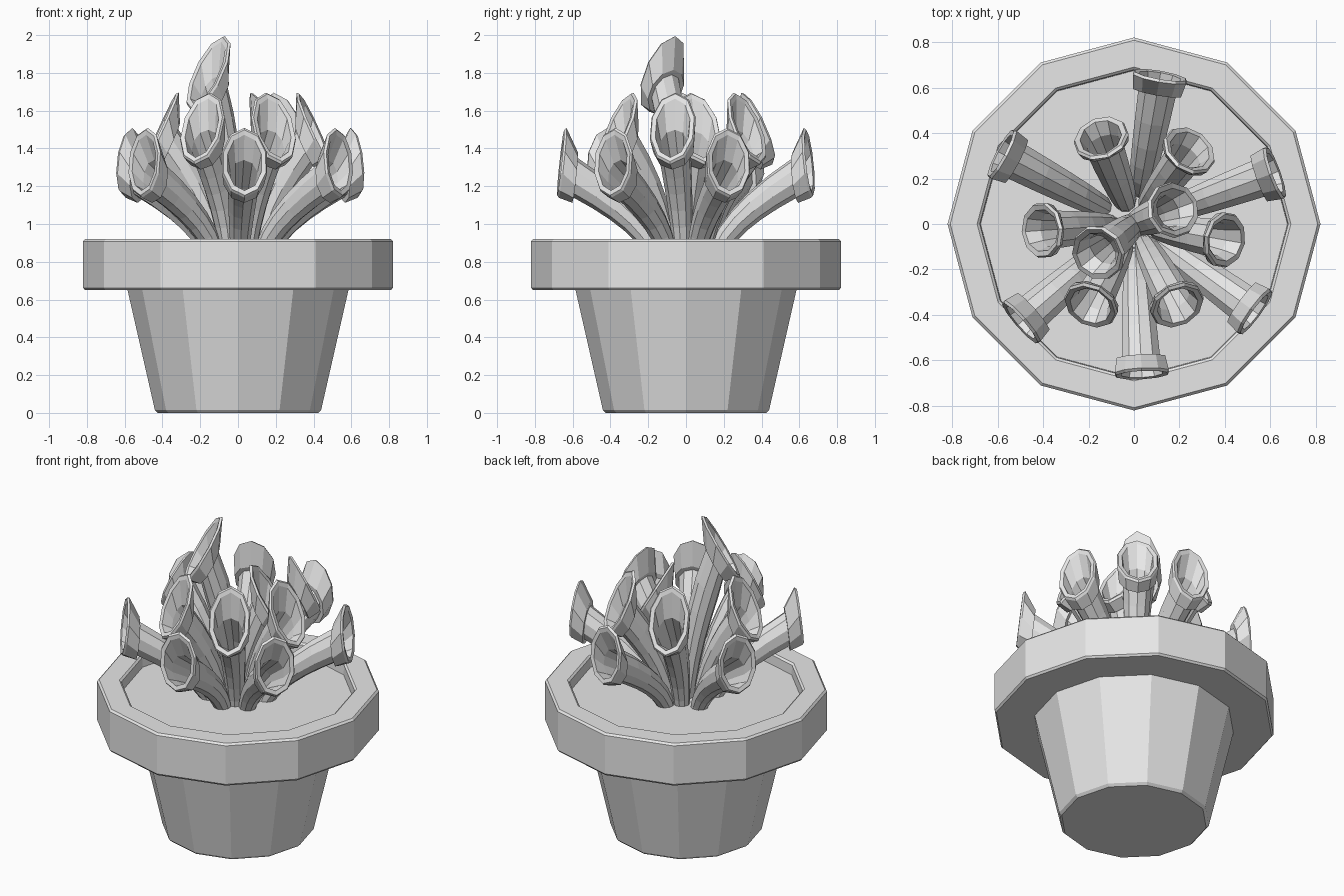
import bpy, bmesh, math
from mathutils import Vector, Matrix

cube = bpy.data.objects.get("Cube")
if cube:
    bpy.data.objects.remove(cube, do_unlink=True)

# One plain clay colour for everything
clay = bpy.data.materials.new("light_grey_clay")
clay.use_nodes = True
grey = (0.8, 0.8, 0.8, 1)
clay.diffuse_color = grey
clay.node_tree.nodes["Principled BSDF"].inputs["Base Color"].default_value = grey


def finish(bm, name):
    bmesh.ops.recalc_face_normals(bm, faces=bm.faces)
    mesh = bpy.data.meshes.new(name)
    bm.to_mesh(mesh)
    bm.free()
    mesh.materials.append(clay)
    obj = bpy.data.objects.new(name, mesh)
    bpy.context.collection.objects.link(obj)
    return obj


def loft(name, rings, closed=False, matrix=None):
    """Skin a list of point rings; cap the ends unless the loft is closed."""
    bm = bmesh.new()
    loops = [[bm.verts.new(p) for p in ring] for ring in rings]
    n = len(loops[0])
    pairs = list(zip(loops, loops[1:]))
    if closed:
        pairs.append((loops[-1], loops[0]))
    for a, b in pairs:
        for i in range(n):
            j = (i + 1) % n
            bm.faces.new((a[i], a[j], b[j], b[i]))
    if not closed:
        bm.faces.new(loops[0])
        bm.faces.new(loops[-1])
    if matrix:
        bm.transform(matrix)
    return finish(bm, name)


def circle(radius, z, n=12):
    return [(radius * math.cos(math.tau * i / n),
             radius * math.sin(math.tau * i / n), z) for i in range(n)]


# Tapered pot, heavy rim and soil, all twelve-sided
loft("pot_body", [circle(r, z) for r, z in
                  ((0.425, 0), (0.44, 0.015), (0.587, 0.66))])
loft("pot_rim", [circle(r, z) for r, z in
                 ((0.56, 0.65), (0.81, 0.65), (0.82, 0.662), (0.82, 0.908),
                  (0.808, 0.92), (0.69, 0.92), (0.678, 0.91), (0.672, 0.8),
                  (0.56, 0.8))], closed=True)
loft("soil", [circle(0.675, z) for z in (0.8, 0.85)])


def oval(center, up, half, side, n=10):
    """Ring in the plane of 'up' and the y axis, with a point at its top."""
    return [center + up * (half * math.cos(math.tau * i / n))
            + Vector((0, side * math.sin(math.tau * i / n), 0)) for i in range(n)]


def horn(name, azimuth, base, tip, lip):
    """Hollow trumpet leaf; tip and lip are (radius, height) of the mouth."""
    tip, lip = Vector((tip[0], 0, tip[1])), Vector((lip[0], 0, lip[1]))
    mouth = (tip + lip) / 2
    height = (tip - lip).length / 2
    up = (tip - lip).normalized()
    out = Vector((up.z, 0, -up.x))
    collar = mouth - out * 0.085 - up * 0.07
    start = Vector((base, 0, 0.8))
    bend = start + Vector(((collar.x - base) * 0.12, 0, (collar.z - 0.8) * 0.48))

    def stem(t, scale=1):
        center = start * (1 - t) ** 2 + bend * (2 * t * (1 - t)) + collar * t * t
        along = ((bend - start) * (1 - t) + (collar - bend) * t).normalized()
        across = Vector((-along.z, 0, along.x)).lerp(up, t ** 3).normalized()
        r = (0.045 + 0.043 * t) * scale
        return oval(center, across, r * (1 + 0.2 * t ** 3), r)

    rings = [stem(t / 6) for t in range(7)]
    # Flared collar and mouth edge
    rings += [oval(collar, up, 0.135, 0.112),
              oval(mouth - out * 0.012, up, height, 0.125),
              oval(mouth, up, height - 0.012, 0.118),
              oval(mouth - out * 0.005, up, height - 0.038, 0.094)]
    # Hollow inside
    rings += [oval(collar + out * 0.01, up, 0.092, 0.076), stem(0.75, 0.75), stem(0.45, 0.7)]
    loft(name, rings, matrix=Matrix.Rotation(math.radians(azimuth), 4, 'Z'))


# Outer ring of low leaves
for i, a in enumerate((80, 20, -36, -87, -139, 152)):
    horn(f"outer_leaf_{i + 1}", a, 0.15, (0.645, 1.51), (0.685, 1.14))
# Middle ring
for i, a in enumerate((111, 53, -10, -62, -118, 184)):
    horn(f"middle_leaf_{i + 1}", a, 0.1, (0.325, 1.7), (0.5, 1.32))
# Two central leaves
horn("tall_center_leaf", 219, 0.0, (0.1, 2.0), (0.32, 1.6))
horn("short_center_leaf", 20, 0.0, (0.08, 1.7), (0.3, 1.32))
